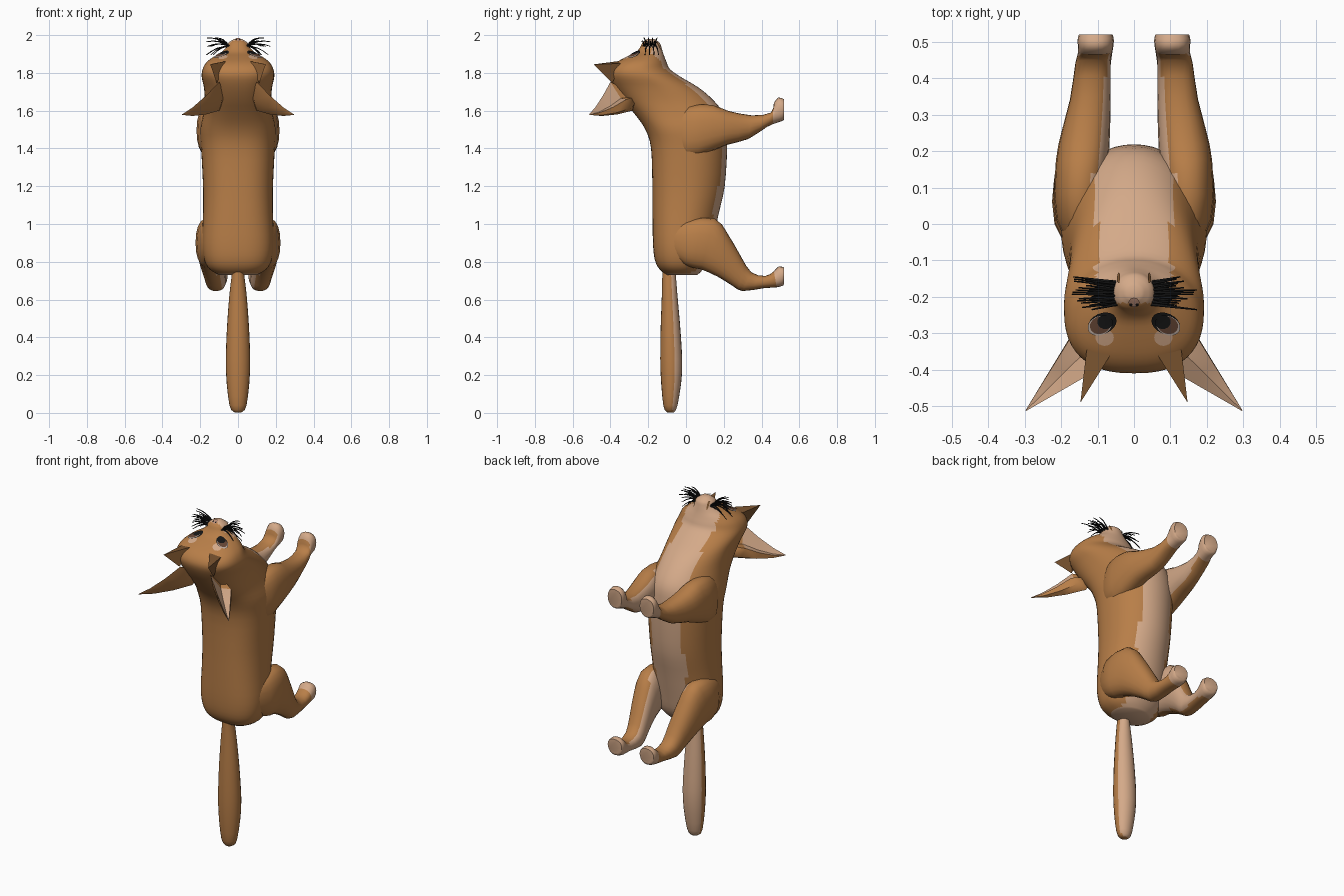
import bpy, bmesh, math, random
from mathutils import Vector
from mathutils.bvhtree import BVHTree

if "Cube" in bpy.data.objects:
    bpy.data.objects.remove(bpy.data.objects["Cube"], do_unlink=True)
random.seed(4)


def material(name, r, g, b):
    mat = bpy.data.materials.new(name)
    mat.use_nodes = True
    mat.diffuse_color = (r, g, b, 1)
    shader = next(n for n in mat.node_tree.nodes if n.type == "BSDF_PRINCIPLED")
    shader.inputs["Base Color"].default_value = (r, g, b, 1)
    shader.inputs["Roughness"].default_value = 0.8
    return mat


FUR = material("orange fur", .48, .21, .065)
CREAM = material("cream fur", .66, .40, .25)
DARK_FUR = material("dark brown fur", .20, .09, .03)
BLACK = material("black", .008, .008, .008)
IRIS = material("brown iris", .13, .06, .035)
EYE_WHITE = material("pale eye", .50, .40, .34)
NOSE = material("dusky pink nose", .48, .26, .18)


def finish(name, bm, mats, rule=None):
    """Turn a bmesh into an object, colouring faces by a rule."""
    bmesh.ops.recalc_face_normals(bm, faces=bm.faces)
    for face in bm.faces:
        if rule:
            face.material_index = int(rule(face.calc_center_median(), face.normal))
    mesh = bpy.data.meshes.new(name)
    bm.to_mesh(mesh)
    bm.free()
    for mat in mats:
        mesh.materials.append(mat)
    obj = bpy.data.objects.new(name, mesh)
    bpy.context.collection.objects.link(obj)
    for other in bpy.context.selected_objects:
        other.select_set(False)
    obj.select_set(True)
    bpy.context.view_layer.objects.active = obj
    bpy.ops.object.shade_smooth_by_angle(angle=math.radians(50))
    return obj


def skin(bm, rings):
    """Bridge rings of points into a closed skin."""
    loops = [[bm.verts.new(p) for p in ring] for ring in rings]
    count = len(loops[0])
    for low, high in zip(loops, loops[1:]):
        for i in range(count):
            j = (i + 1) % count
            bm.faces.new((low[i], low[j], high[j], high[i]))
    bm.faces.new(loops[0])
    bm.faces.new(loops[-1])


def section(start, end, x, half_width, count=20, power=2.0, end_power=2.0):
    """Rounded cross-section spanning two (y, z) points, squarer at the start."""
    a, b = Vector((x, *start)), Vector((x, *end))
    middle, reach = (a + b) / 2, (b - a) / 2
    points = []
    for i in range(count):
        t = math.tau * i / count
        c, s = math.cos(t), math.sin(t)
        bend = 2 / (end_power if c > 0 else power)
        c = math.copysign(abs(c) ** bend, c)
        s = math.copysign(abs(s) ** bend, s)
        points.append(middle + reach * c + Vector((half_width * s, 0, 0)))
    return points


def spline(rows, steps=3):
    """Catmull-Rom refinement of a table of section measurements."""
    out = []
    for i in range(len(rows) - 1):
        quad = [rows[max(0, min(len(rows) - 1, i + k))] for k in (-1, 0, 1, 2)]
        for n in range(steps):
            t = n / steps
            out.append([b + .5 * t * (c - a + t * (2*a - 5*b + 4*c - d + t * (3*(b - c) + d - a)))
                        for a, b, c, d in zip(*quad)])
    return out + [list(rows[-1])]


# Body and head in one skin: height, back, belly, half width
body_rows = [
    (.73, -.10, .06, .10), (.76, -.14, .09, .15), (.81, -.165, .12, .178),
    (.9, -.175, .14, .19), (1.05, -.177, .172, .185), (1.2, -.178, .205, .185),
    (1.4, -.185, .218, .195), (1.5, -.215, .215, .2), (1.58, -.27, .2, .185),
    (1.65, -.33, .15, .176), (1.72, -.38, .07, .18), (1.78, -.408, -.03, .192),
    (1.82, -.402, -.085, .187), (1.855, -.37, -.102, .168), (1.885, -.315, -.114, .13),
    (1.908, -.268, -.122, .09), (1.935, -.243, -.13, .062), (1.96, -.23, -.14, .05),
    (1.98, -.205, -.17, .02)]


def body_rule(p, n):
    muzzle = p.z > 1.905 and p.y > -.215 and abs(p.x) < .065
    belly = abs(p.x) < .103 and n.y > .1 and p.z < 1.93
    return muzzle or belly or p.z < .735


bm = bmesh.new()
skin(bm, [section((y0, z), (y1, z), 0, w, 48, 2.5) for z, y0, y1, w in spline(body_rows)])
bmesh.ops.recalc_face_normals(bm, faces=bm.faces)
surface = BVHTree.FromBMesh(bm)
finish("body_and_head", bm, [FUR, CREAM], body_rule)

# Tail with a pale underside
tail_rows = [(.003, -.1, -.065, .018), (.04, -.12, -.045, .045), (.22, -.135, -.02, .064),
             (.42, -.135, -.028, .06), (.62, -.128, -.045, .046), (.76, -.125, -.055, .03),
             (.84, -.125, -.05, .03)]
bm = bmesh.new()
skin(bm, [section((y0, z), (y1, z), 0, w) for z, y0, y1, w in spline(tail_rows)])
finish("tail", bm, [FUR, CREAM], lambda p, n: n.y > .35)

# Legs: lower edge y z, upper edge y z, centre x, half width
front_rows = [
    (-.12, 1.45, -.1, 1.56, .12, .03), (0, 1.35, .02, 1.625, .147, .066),
    (.12, 1.38, .14, 1.63, .145, .072), (.22, 1.42, .22, 1.6, .137, .07),
    (.33, 1.45, .35, 1.575, .12, .056), (.43, 1.515, .45, 1.59, .113, .048),
    (.48, 1.535, .465, 1.64, .106, .047), (.515, 1.548, .49, 1.67, .105, .05),
    (.52, 1.56, .52, 1.66, .105, .046)]
hind_rows = [
    (-.14, .87, -.14, .96, .11, .03), (0, .78, 0, 1.02, .152, .066),
    (.08, .76, .15, 1.03, .15, .07), (.17, .72, .22, .95, .14, .066),
    (.25, .67, .29, .83, .125, .058), (.3, .645, .345, .745, .117, .052),
    (.41, .66, .42, .725, .112, .046), (.48, .665, .465, .75, .106, .047),
    (.515, .675, .49, .775, .105, .05), (.52, .69, .52, .77, .105, .046)]

for side, label in ((1, "left"), (-1, "right")):
    for name, rows in (("front_leg", front_rows), ("hind_leg", hind_rows)):
        bm = bmesh.new()
        skin(bm, [section((y0, z0), (y1, z1), side * x, w, 20, 2.3, 2.3)
                  for y0, z0, y1, z1, x, w in spline(rows, 2)])
        finish(f"{label}_{name}", bm, [FUR, CREAM],
               lambda p, n: p.y > .465 or n.x * side < -.6)

    # Ear: a hollow horn opening outward, rooted in the head
    base = [Vector(p) for p in ((.1, -.4, 1.752), (.128, -.345, 1.665), (.176, -.315, 1.66),
                                (.16, -.285, 1.615), (.1, -.285, 1.6), (.085, -.355, 1.655))]
    tip, root = Vector((.3, -.515, 1.577)), Vector((.06, -.25, 1.68))
    rings = [[b.lerp(root, .5) for b in base]]
    for t, droop in ((0, 0), (.35, .012), (.7, .012), (.98, 0)):
        rings.append([b.lerp(tip, t) - Vector((0, 0, droop)) for b in base])
    bm = bmesh.new()
    skin(bm, [[Vector((p.x * side, p.y, p.z)) for p in ring] for ring in rings])
    ear = finish(f"{label}_ear", bm, [FUR, CREAM])
    for i, poly in enumerate(ear.data.polygons[:-2]):
        poly.material_index = int(i % len(base) < 2 and i >= len(base))

    # Pointed tuft above the brow
    bm = bmesh.new()
    corners = [bm.verts.new((x * side, y, z)) for x, y, z in (
        (.13, -.345, 1.85), (.065, -.36, 1.862), (.112, -.39, 1.745), (.147, -.49, 1.845))]
    for trio in ((0, 1, 2), (0, 1, 3), (1, 2, 3), (0, 2, 3)):
        bm.faces.new([corners[i] for i in trio])
    finish(f"{label}_brow_tuft", bm, [FUR, DARK_FUR],
           lambda p, n: n.z > .2 or n.x * side > .5)


def plate(name, mat, x, y, rx, ry, lift, turn=0):
    """Thin oval laid on the upward-facing surface of the head."""
    bm = bmesh.new()

    def drop(px, py):
        hit = surface.ray_cast(Vector((px, py, 3)), Vector((0, 0, -1)))
        return bm.verts.new(hit[0] + hit[1] * lift)
    hub, rim = drop(x, y), []
    for i in range(20):
        a = math.tau * i / 20
        u, v = rx * math.cos(a), ry * math.sin(a)
        rim.append(drop(x + u * math.cos(turn) - v * math.sin(turn),
                        y + u * math.sin(turn) + v * math.cos(turn)))
    for i in range(20):
        bm.faces.new((hub, rim[i], rim[(i + 1) % 20]))
    finish(name, bm, [mat])


# Eyes, mouth corners, nostrils and whiskers
for side, label in ((1, "left"), (-1, "right")):
    tilt = -.45 * side
    plate(f"{label}_eye_patch", CREAM, .08 * side, -.31, .025, .023, .003)
    plate(f"{label}_eye_rim", BLACK, .086 * side, -.272, .041, .028, .004, tilt)
    plate(f"{label}_eye_white", EYE_WHITE, .092 * side, -.277, .034, .025, .006, tilt)
    plate(f"{label}_iris", IRIS, .09 * side, -.275, .029, .023, .0075, tilt)
    plate(f"{label}_pupil", BLACK, .077 * side, -.266, .021, .019, .009)
    plate(f"{label}_nostril", BLACK, .008 * side, -.217, .004, .004, .008)
    plate(f"{label}_mouth_corner", DARK_FUR, .04 * side, -.15, .004, .014, .004)

    curve = bpy.data.curves.new(f"{label}_whiskers", "CURVE")
    curve.dimensions = "3D"
    curve.bevel_depth = .0045
    curve.bevel_resolution = 1
    curve.materials.append(BLACK)
    for i in range(16):
        f = i / 15
        reach = random.uniform(.11, .178)
        y = -.16 - .06 * f
        lift = (-.045, .045, 0, .025)[i % 4]
        line = curve.splines.new("POLY")
        line.points.add(4)
        for k, point in enumerate(line.points):
            t = k / 4
            point.co = (side * (.045 + (reach - .045) * t), y + .03 * t * (.5 - f),
                        1.94 + lift * t + .014 * math.sin(math.pi * t), 1)
            point.radius = 1 - .6 * t
    whiskers = bpy.data.objects.new(f"{label}_whiskers", curve)
    bpy.context.collection.objects.link(whiskers)

plate("nose", NOSE, 0, -.213, .014, .011, .005)
